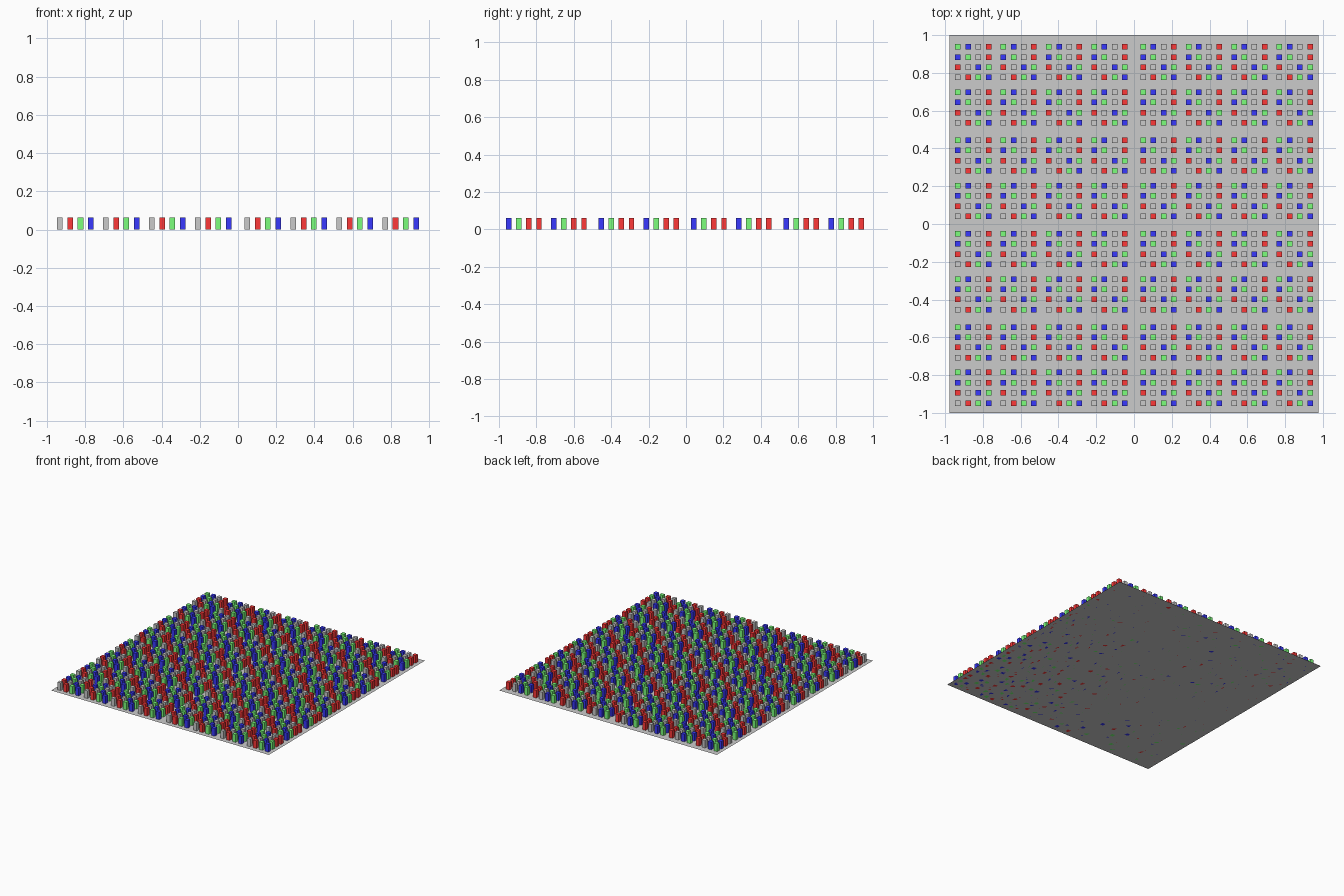
import bpy, bmesh
from mathutils import Matrix, Vector

if "Cube" in bpy.data.objects:
    bpy.data.objects.remove(bpy.data.objects["Cube"])

PIN_W, PIN_H = 0.029, 0.062      # pin width and height
PITCH, BLOCK = 0.054, 0.2405     # pin spacing, block spacing
Y_SHIFT = -0.005

# Colour layout of one 4 x 4 block, back row first
PATTERN = ["GBNR",
           "BGNR",
           "RNBG",
           "NRGB"]
PARTS = {"R": ("red_pins", (1.0, 0.04, 0.04, 1)),
         "G": ("green_pins", (0.2, 1.0, 0.2, 1)),
         "B": ("blue_pins", (0.04, 0.04, 1.0, 1)),
         "N": ("grey_pins", None)}


def finish(bm, name, color=None):
    mesh = bpy.data.meshes.new(name)
    bm.to_mesh(mesh)
    bm.free()
    obj = bpy.data.objects.new(name, mesh)
    bpy.context.collection.objects.link(obj)
    if color:
        mat = bpy.data.materials.new(name)
        mat.diffuse_color = color
        mat.use_nodes = True
        mat.node_tree.nodes["Principled BSDF"].inputs["Base Color"].default_value = mat.diffuse_color
        mesh.materials.append(mat)


# Flat base sheet
bm = bmesh.new()
bmesh.ops.create_grid(bm, x_segments=1, y_segments=1, size=1,
                      matrix=Matrix.Diagonal((0.977, 1.0, 1.0, 1.0)))
finish(bm, "base_sheet")

# Block starts: two halves of four across, four pairs deep
half = BLOCK * 3 + PITCH * 3
x_starts = [s + BLOCK * i for s in (-0.932, 0.932 - half) for i in range(4)]
y_starts = [0.943 + Y_SHIFT - 0.4945 * p - BLOCK * i for p in range(4) for i in range(2)]

# Square pins, one object per colour
for key, (name, color) in PARTS.items():
    bm = bmesh.new()
    for x0 in x_starts:
        for y0 in y_starts:
            for r, row in enumerate(PATTERN):
                for c, letter in enumerate(row):
                    if letter != key:
                        continue
                    pos = Vector((x0 + c * PITCH, y0 - r * PITCH, PIN_H / 2))
                    bmesh.ops.create_cube(bm, size=1, matrix=Matrix.LocRotScale(
                        pos, None, Vector((PIN_W, PIN_W, PIN_H))))
    finish(bm, name, color)
